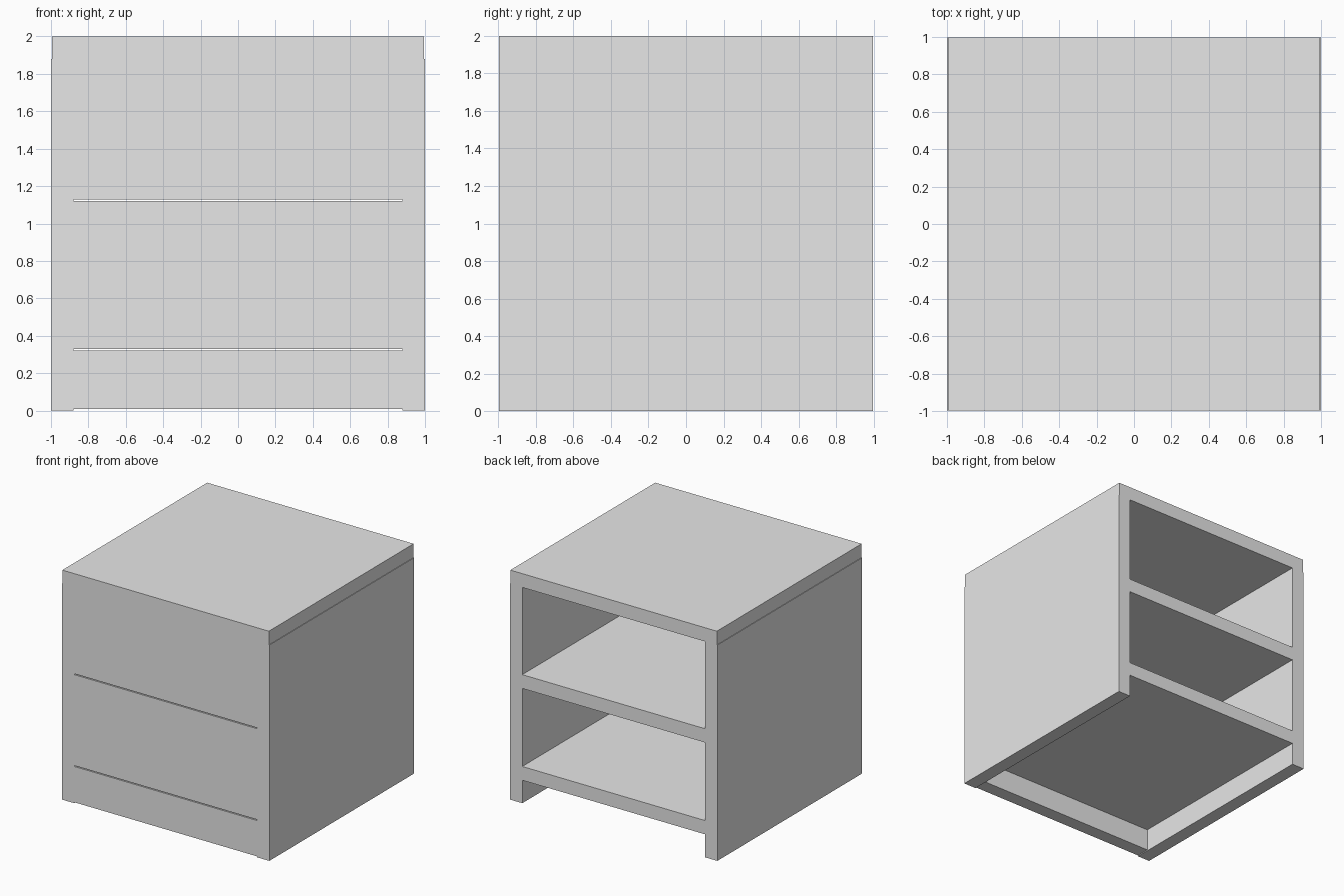
import bpy

cube = bpy.data.objects.get("Cube")
if cube:
    bpy.data.objects.remove(cube, do_unlink=True)

# One plain grey for the whole cabinet
GREY = (0.8, 0.8, 0.8, 1.0)
grey = bpy.data.materials.new("plain grey")
grey.use_nodes = True
grey.diffuse_color = GREY
grey.node_tree.nodes["Principled BSDF"].inputs["Base Color"].default_value = GREY

BOARD = 0.12                     # board thickness
DEPTH = 0.997                    # half depth of the cabinet
INNER = 1 - BOARD                # half width between the side panels
TOP_UNDER = 2 - BOARD
GAP = 0.008                      # hairline under each front board


def board(name, x, y, z):
    """Box spanning the given (low, high) ranges."""
    spans = (x, y, z)
    bpy.ops.mesh.primitive_cube_add(size=1, location=[(a + b) / 2 for a, b in spans])
    obj = bpy.context.object
    obj.name = name
    obj.scale = [b - a for a, b in spans]
    bpy.ops.object.transform_apply(location=False, rotation=False, scale=True)
    obj.data.materials.append(grey)
    return obj


full_depth = (-DEPTH, DEPTH)
inner_width = (-INNER, INNER)

# Side panels and the very slightly narrower top
for name, sign in (("left_side", 1), ("right_side", -1)):
    board(name, sorted((sign * INNER, sign)), full_depth, (0, TOP_UNDER))
board("top_panel", (-0.995, 0.995), full_depth, (TOP_UNDER, 2))

# Shelves, open at the back
shelf_tops = {"lower_shelf": 0.32, "upper_shelf": 1.12}
for name, top in shelf_tops.items():
    board(name, inner_width, full_depth, (top - BOARD, top))

# Front boards closing each bay, flush with the shelf edges
front_depth = (-DEPTH, -DEPTH + BOARD)
bays = {
    "plinth": (0, shelf_tops["lower_shelf"] - BOARD),
    "lower_front": (shelf_tops["lower_shelf"], shelf_tops["upper_shelf"] - BOARD),
    "upper_front": (shelf_tops["upper_shelf"], TOP_UNDER),
}
for name, (low, high) in bays.items():
    board(name, inner_width, front_depth, (low + GAP, high))
